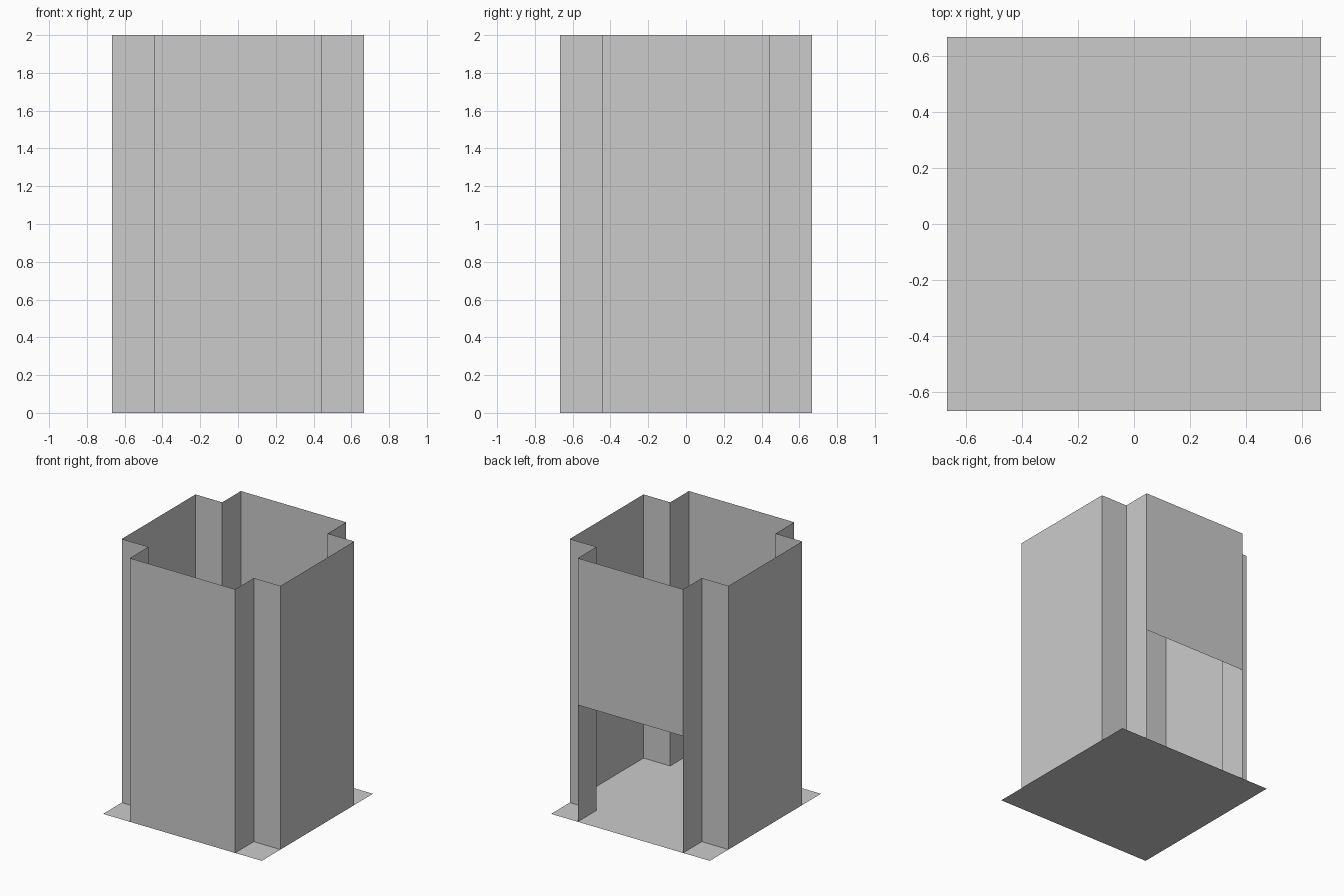
import bpy

if "Cube" in bpy.data.objects:
    bpy.data.objects.remove(bpy.data.objects["Cube"])

H = 2.0        # wall height
R = 0.666      # half width of the floor
N = 0.442      # inner notch corner
DOOR = 0.886   # top of the back opening


def add_mesh(name, verts, faces):
    mesh = bpy.data.meshes.new(name)
    mesh.from_pydata(verts, [], faces)
    mesh.update()
    ob = bpy.data.objects.new(name, mesh)
    bpy.context.collection.objects.link(ob)
    return ob


# Cross-shaped plan: one notched corner turned through four quarters
plan = []
corner = [(-N, -R), (N, -R), (N, -N)]
for _ in range(4):
    plan += corner
    corner = [(-y, x) for x, y in corner]
count = len(plan)
BACK = 6       # plan segment on the +y side

# Square floor sheet
add_mesh("floor", [(-R, -R, 0), (R, -R, 0), (R, R, 0), (-R, R, 0)], [(0, 1, 2, 3)])

# Thin walls around the plan, leaving out the back panel
verts = [(x, y, z) for z in (0, H) for x, y in plan]
faces = [(i, (i + 1) % count, (i + 1) % count + count, i + count)
         for i in range(count) if i != BACK]
add_mesh("shaft_walls", verts, faces)

# Back panel above the doorway
(x0, y0), (x1, y1) = plan[BACK], plan[BACK + 1]
add_mesh("panel_above_doorway",
         [(x0, y0, DOOR), (x1, y1, DOOR), (x1, y1, H), (x0, y0, H)], [(0, 1, 2, 3)])
